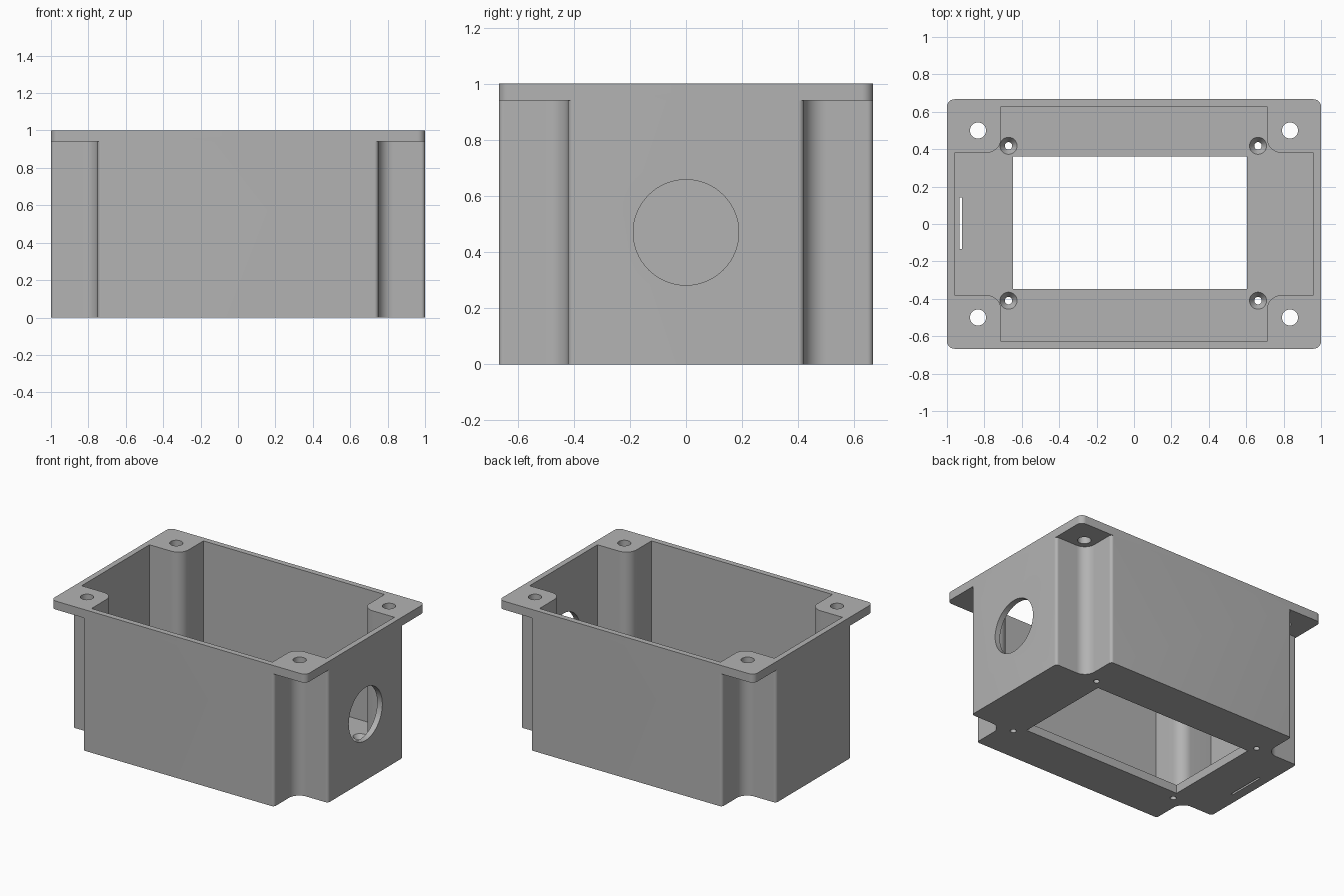
import bpy, bmesh, math
from mathutils import Vector, Matrix

cube = bpy.data.objects.get("Cube")
if cube:
    bpy.data.objects.remove(cube, do_unlink=True)

GREY = (0.45, 0.45, 0.45, 1)
mat = bpy.data.materials.new("Plain grey")
mat.use_nodes = True
mat.diffuse_color = GREY
mat.node_tree.nodes["Principled BSDF"].inputs["Base Color"].default_value = GREY

# Main dimensions
HALF_X, HALF_Y, HEIGHT = 1.0, 0.667, 1.0
FLANGE_Z, FLOOR, WALL = 0.94, 0.06, 0.04
NOTCH_X, NOTCH_Y = 0.75, 0.42


def make_object(name, bm):
    bmesh.ops.recalc_face_normals(bm, faces=bm.faces)
    mesh = bpy.data.meshes.new(name)
    bm.to_mesh(mesh)
    bm.free()
    mesh.materials.append(mat)
    obj = bpy.data.objects.new(name, mesh)
    bpy.context.collection.objects.link(obj)
    return obj


def fillet(corners, steps=10):
    """Round each (x, y, radius) corner of a right-angled outline."""
    out = []
    for i, (x, y, r) in enumerate(corners):
        p = Vector((x, y))
        if r == 0:
            out.append(p)
            continue
        a = (Vector(corners[i - 1][:2]) - p).normalized() * r
        b = (Vector(corners[(i + 1) % len(corners)][:2]) - p).normalized() * r
        for k in range(steps + 1):
            t = k / steps * math.pi / 2
            out.append(p + a * (1 - math.sin(t)) + b * (1 - math.cos(t)))
    return out


def four_way(quarter):
    """Mirror the corners of one quadrant into a closed outline."""
    out = []
    for sx, sy in ((1, 1), (-1, 1), (-1, -1), (1, -1)):
        part = quarter if sx * sy > 0 else quarter[::-1]
        out += [(x * sx, y * sy, r) for x, y, r in part]
    return out


def prism(name, corners, z0, z1):
    bm = bmesh.new()
    face = bm.faces.new([bm.verts.new((p.x, p.y, z0)) for p in fillet(corners)])
    ext = bmesh.ops.extrude_face_region(bm, geom=[face])
    top = [v for v in ext["geom"] if isinstance(v, bmesh.types.BMVert)]
    bmesh.ops.translate(bm, verts=top, vec=(0, 0, z1 - z0))
    return make_object(name, bm)


def box(name, x0, x1, y0, y1, z0, z1):
    return prism(name, [(x0, y0, 0), (x1, y0, 0), (x1, y1, 0), (x0, y1, 0)], z0, z1)


def cone(name, r_low, r_high, depth, centre, axis="Z", sides=32):
    bm = bmesh.new()
    turn = Matrix.Rotation(math.pi / 2, 4, "Y") if axis == "X" else Matrix()
    bmesh.ops.create_cone(bm, cap_ends=True, segments=sides, radius1=r_low,
                          radius2=r_high, depth=depth,
                          matrix=Matrix.Translation(centre) @ turn)
    return make_object(name, bm)


def combine(target, other, operation):
    mod = target.modifiers.new(other.name, "BOOLEAN")
    mod.object, mod.operation, mod.solver = other, operation, "EXACT"
    bpy.context.view_layer.objects.active = target
    bpy.ops.object.modifier_apply(modifier=mod.name)
    bpy.data.objects.remove(other, do_unlink=True)


# Body with notched corners, joined to the flange
housing = prism("box_housing", four_way([
    (HALF_X, NOTCH_Y, 0.02), (NOTCH_X, NOTCH_Y, 0.08), (NOTCH_X, HALF_Y, 0.02)]),
    0, FLANGE_Z)
flange = prism("flange", four_way([(HALF_X, HALF_Y, 0.04)]), FLANGE_Z, HEIGHT)
combine(housing, flange, "UNION")

# Cavity, leaving rounded corner posts
cavity = prism("cavity", four_way([
    (HALF_X - WALL, NOTCH_Y - WALL, 0), (NOTCH_X - WALL, NOTCH_Y - WALL, 0.08),
    (NOTCH_X - WALL, HALF_Y - WALL, 0)]), FLOOR, HEIGHT + 0.1)
combine(housing, cavity, "DIFFERENCE")

# Floor window and narrow slot
combine(housing, box("window", -0.647, 0.603, -0.348, 0.36, -0.1, 0.2), "DIFFERENCE")
combine(housing, box("slot", -0.934, -0.92, -0.135, 0.142, -0.1, 0.2), "DIFFERENCE")

# Round cable opening in the right-hand wall
combine(housing, cone("cable_opening", 0.188, 0.188, 0.2, (HALF_X, 0, 0.47), "X", 64),
        "DIFFERENCE")

# Flange mounting holes and countersunk floor holes
for sx in (1, -1):
    for sy in (1, -1):
        x, y = -0.004 + sx * 0.667, 0.004 + sy * 0.414
        cutters = [
            cone("mount_hole", 0.043, 0.043, 0.3, (sx * 0.834, sy * 0.5, HEIGHT)),
            cone("screw_hole", 0.02, 0.02, 0.3, (x, y, 0)),
            cone("countersink", 0.019, 0.046, 0.04, (x, y, FLOOR - 0.0195))]
        for cutter in cutters:
            combine(housing, cutter, "DIFFERENCE")

# Smooth the fillets and holes, keep other edges sharp
bpy.ops.object.select_all(action="DESELECT")
housing.select_set(True)
bpy.context.view_layer.objects.active = housing
bpy.ops.object.shade_smooth_by_angle(angle=math.radians(30))
